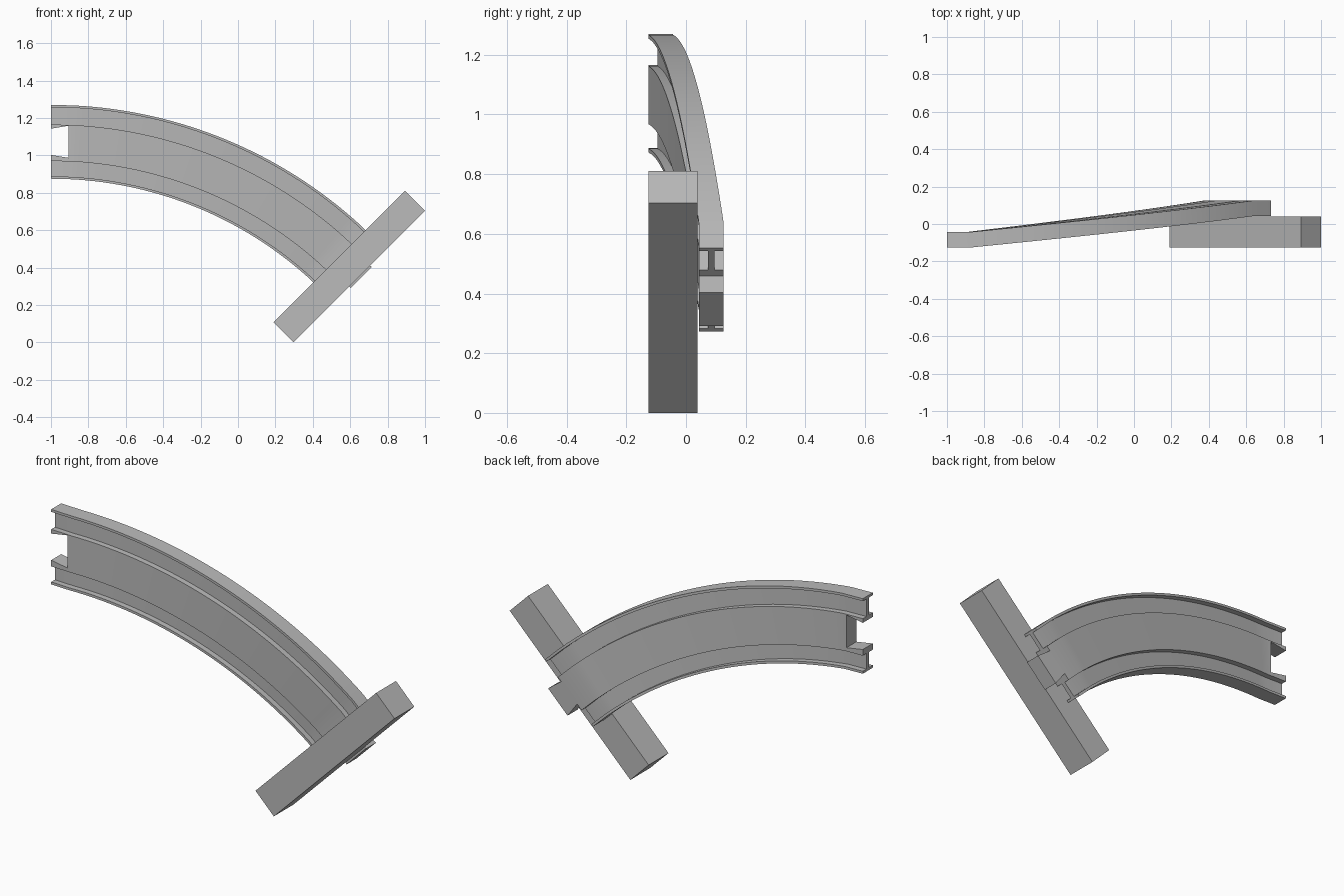
import bpy, bmesh, math

if "Cube" in bpy.data.objects:
    bpy.data.objects.remove(bpy.data.objects["Cube"])

# Curve layout: arc in the XZ plane, climbing along Y
CX, CZ = -1.0, -1.18
R_IN, R_OUT, R_MID = 2.055, 2.45, 2.2525
Y0, THICK, RISE = -0.126, 0.083, 0.169
SWEEP, FLAT = 45.0, 2.9
DEPTH = 0.03

grey = bpy.data.materials.new("plain grey")
grey.diffuse_color = (0.5, 0.5, 0.5, 1)
grey.use_nodes = True
grey.node_tree.nodes["Principled BSDF"].inputs["Base Color"].default_value = grey.diffuse_color


def make_object(name, bm):
    bmesh.ops.recalc_face_normals(bm, faces=bm.faces)
    mesh = bpy.data.meshes.new(name)
    bm.to_mesh(mesh)
    bm.free()
    mesh.materials.append(grey)
    ob = bpy.data.objects.new(name, mesh)
    bpy.context.collection.objects.link(ob)
    return ob


def skin(name, rings):
    """Closed solid through a list of matching point rings."""
    bm = bmesh.new()
    loops = [[bm.verts.new(p) for p in ring] for ring in rings]
    n = len(loops[0])
    for a, b in zip(loops, loops[1:]):
        for i in range(n):
            j = (i + 1) % n
            bm.faces.new((a[i], a[j], b[j], b[i]))
    bm.faces.new(loops[0])
    bm.faces.new(loops[-1][::-1])
    return make_object(name, bm)


def prism(name, outline, y_low, y_high):
    """Extrude an (x, z) outline along Y."""
    return skin(name, [[(x, y, z) for x, z in outline] for y in (y_low, y_high)])


def arc_point(angle, radius, along=0.0):
    """Point at a radius and angle, moved along the tangent."""
    t = math.radians(angle)
    return (CX + radius * math.sin(t) + along * math.cos(t),
            CZ + radius * math.cos(t) - along * math.sin(t))


# Track section: two wheel grooves on each face
steps = [(R_IN, 0), (2.068, 0), (2.068, DEPTH), (2.15, DEPTH), (2.15, 0),
         (2.345, 0), (2.345, DEPTH), (2.437, DEPTH), (2.437, 0), (R_OUT, 0)]
section = steps + [(r, THICK - d) for r, d in reversed(steps)]

# Sweep with level ends and a steady climb between
N = 32
angles = [0.0] + [FLAT + (SWEEP - 2 * FLAT) * i / N for i in range(N + 1)] + [SWEEP]
rings = []
for a in angles:
    climb = min(max((a - FLAT) / (SWEEP - 2 * FLAT), 0), 1) * RISE
    ring = []
    for r, y in section:
        x, z = arc_point(a, r)
        ring.append((x, Y0 + climb + y, z))
    rings.append(ring)
track = skin("curved_track", rings)

# Dovetail socket at the low end
flare = (0.086 - 0.07) / 0.095
socket = prism("socket_cutter",
               [arc_point(0, R_MID + s * w, d) for s, w, d in
                ((-1, 0.07 - flare * 0.05, -0.05), (1, 0.07 - flare * 0.05, -0.05),
                 (1, 0.086, 0.095), (-1, 0.086, 0.095))],
               Y0 - 0.1, Y0 + THICK + 0.1)
socket.hide_render = True
cut = track.modifiers.new("socket", 'BOOLEAN')
cut.operation = 'DIFFERENCE'
cut.solver = 'EXACT'
cut.object = socket
bpy.context.view_layer.objects.active = track
track.select_set(True)
bpy.ops.object.modifier_apply(modifier=cut.name)
bpy.data.objects.remove(socket, do_unlink=True)

# Smooth the curve, keep the groove edges sharp
bpy.ops.object.select_all(action='DESELECT')
track.select_set(True)
bpy.ops.object.shade_smooth_by_angle(angle=math.radians(30))

# Dovetail tab at the high end
prism("connector_tab",
      [arc_point(SWEEP, R_MID + s * w, d) for s, w, d in
       ((-1, 0.066, 0), (1, 0.066, 0), (1, 0.08, 0.093), (-1, 0.08, 0.093))],
      Y0 + RISE, Y0 + RISE + THICK)

# Support block under the high end
bx, bz, half_l, half_w = 0.595, 0.405, 0.497, 0.0755
c = math.sqrt(0.5)
prism("support_block",
      [(bx + c * (u * half_l + v * half_w), bz + c * (u * half_l - v * half_w))
       for u, v in ((-1, -1), (1, -1), (1, 1), (-1, 1))],
      Y0, 0.039)
